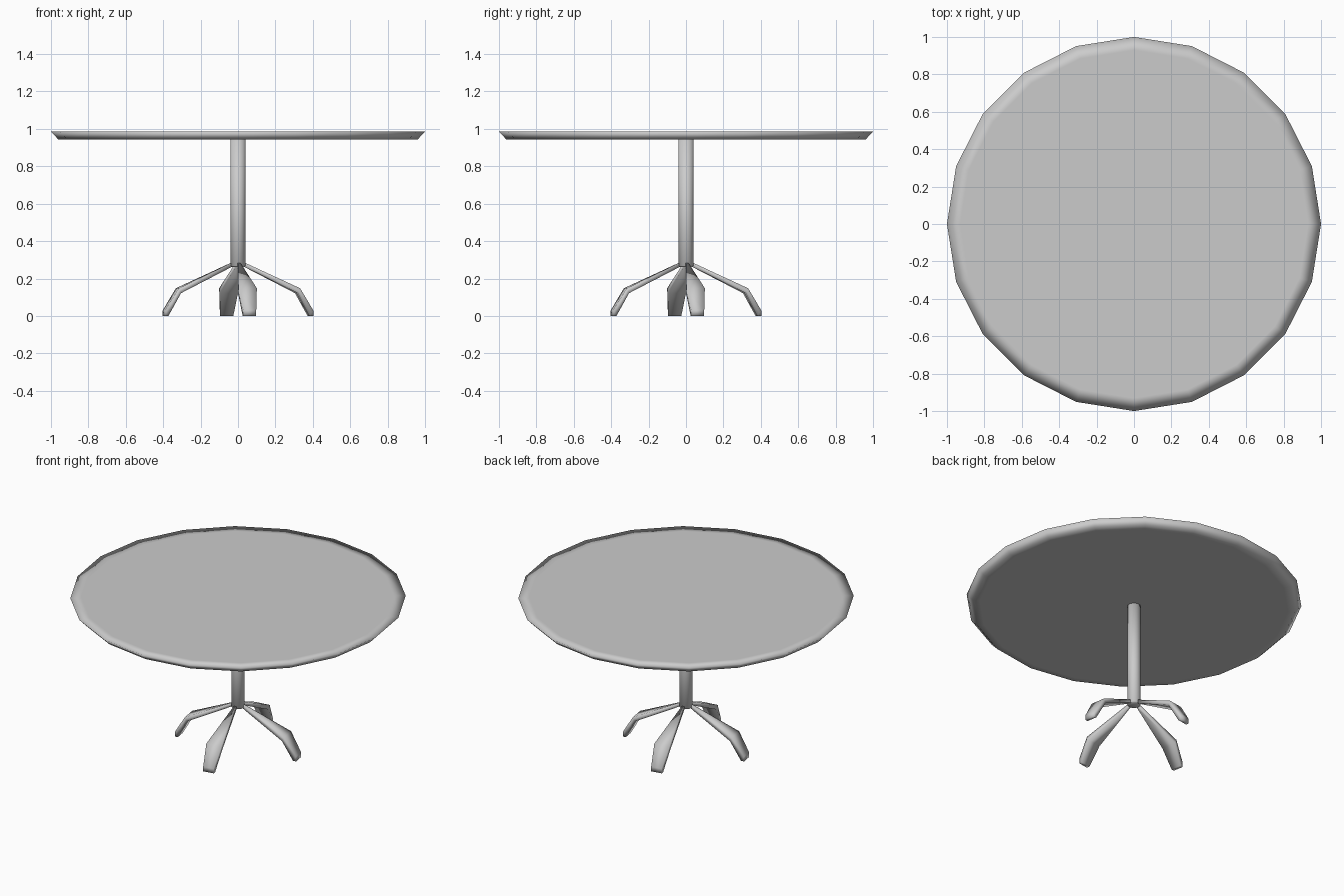
import bpy, bmesh
from math import cos, sin, pi, radians

if "Cube" in bpy.data.objects:
    bpy.data.objects.remove(bpy.data.objects["Cube"])

SIDES = 20


def make_object(name, bm):
    bmesh.ops.recalc_face_normals(bm, faces=bm.faces)
    for f in bm.faces:
        f.smooth = True
    me = bpy.data.meshes.new(name)
    bm.to_mesh(me)
    bm.free()
    ob = bpy.data.objects.new(name, me)
    bpy.context.collection.objects.link(ob)
    return ob


def lathe(name, profile):
    """Closed turned solid from (radius, z) rings, capped at both ends."""
    bm = bmesh.new()
    rings = [[bm.verts.new((r * cos(2 * pi * i / SIDES), r * sin(2 * pi * i / SIDES), z))
              for i in range(SIDES)] for r, z in profile]
    for a, b in zip(rings, rings[1:]):
        for i in range(SIDES):
            j = (i + 1) % SIDES
            bm.faces.new((a[i], a[j], b[j], b[i]))
    bm.faces.new(rings[0])
    bm.faces.new(rings[-1])
    return make_object(name, bm)


def leg(name, angle):
    """Splayed leg growing out of one pole facet, wide at the knee."""
    # upper (r, z), lower (r, z), half width
    sections = [((0.035, 0.285), (0.035, 0.262), 0.007),
                ((0.328, 0.148), (0.316, 0.122), 0.050),
                ((0.402, 0.030), (0.382, 0.000), 0.035)]
    bm = bmesh.new()
    c, s = cos(angle), sin(angle)

    def vert(p, w):
        return bm.verts.new((p[0] * c - w * s, p[0] * s + w * c, p[1]))

    rings = [[vert(u, -w), vert(u, w), vert(l, w), vert(l, -w)] for u, l, w in sections]
    # toe: flat sole with a short vertical front
    w = sections[-1][2]
    toe = [vert((0.402, 0.0), -w), vert((0.402, 0.0), w)]
    for a, b in zip(rings, rings[1:]):
        for i in range(4):
            j = (i + 1) % 4
            bm.faces.new((a[i], a[j], b[j], b[i]))
    bm.faces.new(rings[0])
    e = rings[-1]
    bm.faces.new((e[0], e[1], toe[1], toe[0]))
    bm.faces.new((toe[0], toe[1], e[2], e[3]))
    bm.faces.new((e[0], toe[0], e[3]))
    bm.faces.new((e[1], e[2], toe[1]))
    return make_object(name, bm)


# round top with undercut edge
lathe("table_top", [(0.92, 0.943), (0.96, 0.943), (1.0, 0.985), (0.93, 0.985)])

# central pole
lathe("pole", [(0.033, 0.262), (0.04, 0.268), (0.04, 0.944)])

# four legs, each on a pole facet centred 9 degrees off the axes
for k in range(4):
    leg(f"leg_{k + 1}", radians(9 + 90 * k))
